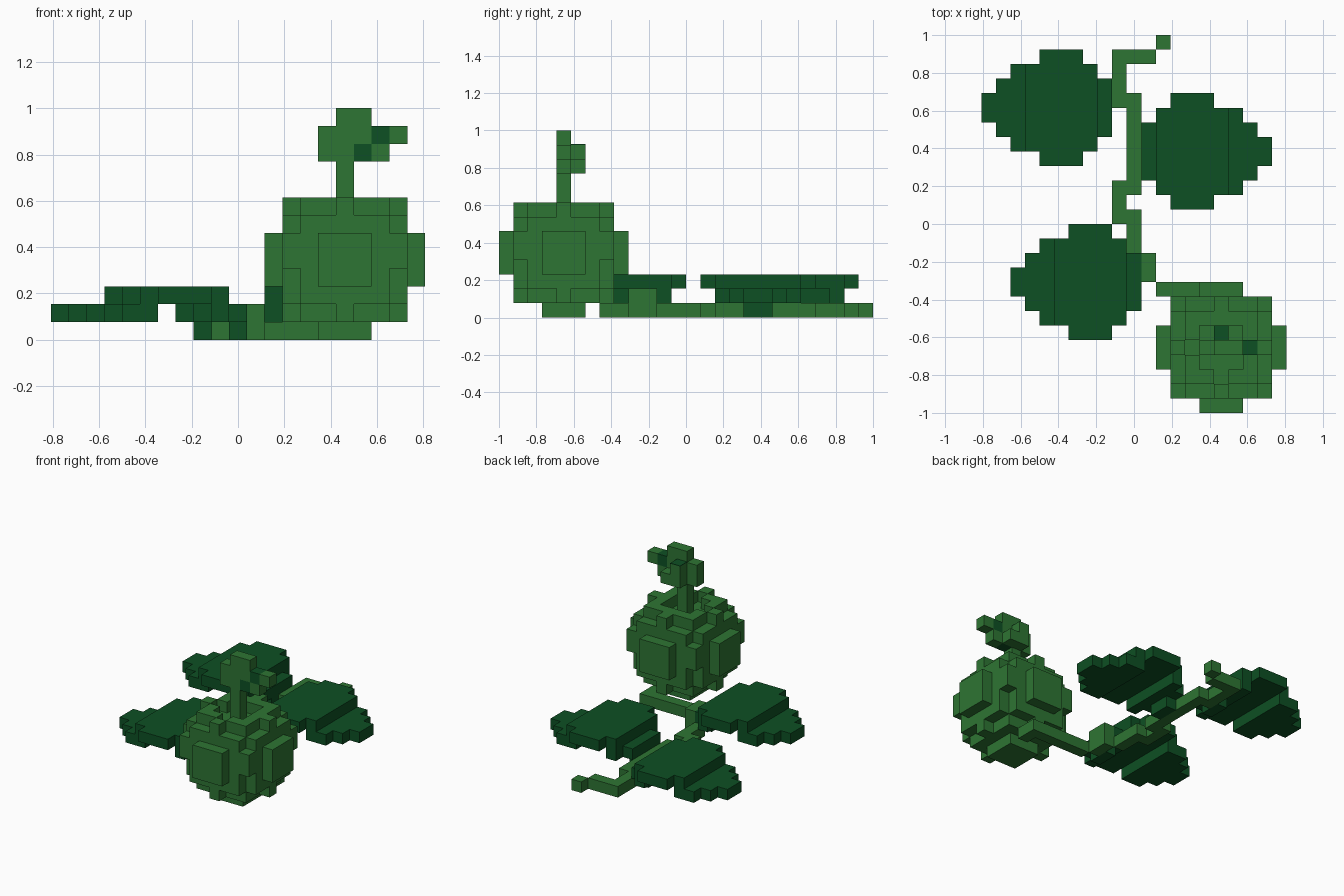
import bpy, bmesh, math
from mathutils import Vector

old = bpy.data.objects.get("Cube")
if old:
    bpy.data.objects.remove(old, do_unlink=True)

U = 1 / 13                       # block size
ORIGIN = Vector((-10.5, -13, 0)) # grid corner, in blocks


def material(name, color):
    m = bpy.data.materials.new(name)
    m.use_nodes = True
    m.diffuse_color = color
    bsdf = next(n for n in m.node_tree.nodes if n.type == 'BSDF_PRINCIPLED')
    bsdf.inputs["Base Color"].default_value = color
    bsdf.inputs["Roughness"].default_value = 0.9
    return m


LIGHT = material("stem green", (0.027, 0.178, 0.033, 1))
DARK = material("leaf green", (0.004, 0.080, 0.017, 1))


def box(x0, x1, y0, y1, z0, z1):
    """Block cells in an inclusive index range."""
    return {(x, y, z) for x in range(x0, x1 + 1)
            for y in range(y0, y1 + 1) for z in range(z0, z1 + 1)}


def blocks(name, cells, mat):
    """Mesh of the outer skin of a set of block cells, flat areas merged."""
    bm = bmesh.new()
    verts = {}

    def vert(p):
        key = tuple(round(c) for c in p)
        if key not in verts:
            verts[key] = bm.verts.new((Vector(key) + ORIGIN) * U)
        return verts[key]

    for cell in cells:
        for axis in range(3):
            for side in (0, 1):
                n = list(cell)
                n[axis] += 2 * side - 1
                if tuple(n) in cells:
                    continue
                a, b = (axis + 1) % 3, (axis + 2) % 3
                loop = []
                for da, db in ((0, 0), (1, 0), (1, 1), (0, 1)):
                    p = list(cell)
                    p[axis] += side
                    p[a] += da
                    p[b] += db
                    loop.append(vert(p))
                bm.faces.new(loop if side else loop[::-1])
    bmesh.ops.dissolve_limit(bm, angle_limit=math.radians(1),
                             verts=bm.verts[:], edges=bm.edges[:])
    mesh = bpy.data.meshes.new(name)
    bm.to_mesh(mesh)
    bm.free()
    mesh.materials.append(mat)
    obj = bpy.data.objects.new(name, mesh)
    bpy.context.collection.objects.link(obj)
    return obj


# Round fruit: a block ball with a dimpled, cut-off top
fruit = set()
for dx, dy, dz in box(-4, 4, -4, 4, -4, 3):
    shoulder = abs(dx) == 3 and abs(dy) == 3 and dz == 1
    dimple = dz == 3 and (max(abs(dx), abs(dy)) <= 1
                          or (dx, dy) in ((-2, 0), (0, -2)))
    if (dx * dx + dy * dy + dz * dz <= 18 or shoulder) and not dimple:
        fruit.add((16 + dx, 4 + dy, 4 + dz))
blocks("fruit", fruit, LIGHT)

# Stalk on the fruit with a small curled tip
blocks("fruit_stalk", box(16, 16, 4, 4, 7, 9), LIGHT)
tip_spots = {(17, 4, 10), (18, 4, 11)}
tip = (box(15, 18, 4, 4, 10, 11) | box(16, 17, 4, 4, 12, 12)
       | {(19, 4, 11), (16, 5, 10), (16, 5, 11), (17, 5, 10)}) - tip_spots
blocks("stalk_tip", tip, LIGHT)
blocks("stalk_spots", tip_spots, DARK)

# Thin dark plate on the tip's rear block
plate = blocks("stalk_top_spot", {(16, 5, 12)}, DARK)
for v in plate.data.vertices:
    if v.co.z > 12.5 * U:
        v.co.z = 12 * U + 0.004

# Winding vine along the ground
vine = set()
for x0, x1, y0, y1, z1 in (
        (12, 12, 25, 25, 0), (9, 11, 24, 24, 0), (9, 9, 21, 23, 0),
        (10, 10, 15, 21, 0), (9, 9, 13, 15, 0), (10, 10, 11, 13, 0),
        (11, 11, 9, 10, 1), (12, 17, 8, 8, 0), (17, 17, 7, 7, 0)):
    vine |= box(x0, x1, y0, y1, 0, z1)
blocks("vine", vine, LIGHT)

# Arched leaves: half width of each column, from tip to base
HALF = (1, 2, 3, 3, 4, 4, 4, 3, 2)


def leaf(name, tip_x, step, mid):
    cells = set()
    for c, h in enumerate(HALF):
        x = tip_x + step * c
        levels = [1] if c < 3 else [1, 2] if c in (3, 7) else [1] if c == 8 else [2]
        for z in levels:
            cells |= box(x, x, mid - h, mid + h - 1, z, z)
    base = tip_x + step * 8
    cells |= box(base, base, mid - 1, mid, 0, 0)
    blocks(name, cells, DARK)


leaf("leaf_front_right", 2, 1, 9)
leaf("leaf_back_right", 0, 1, 21)
leaf("leaf_left", 19, -1, 18)
